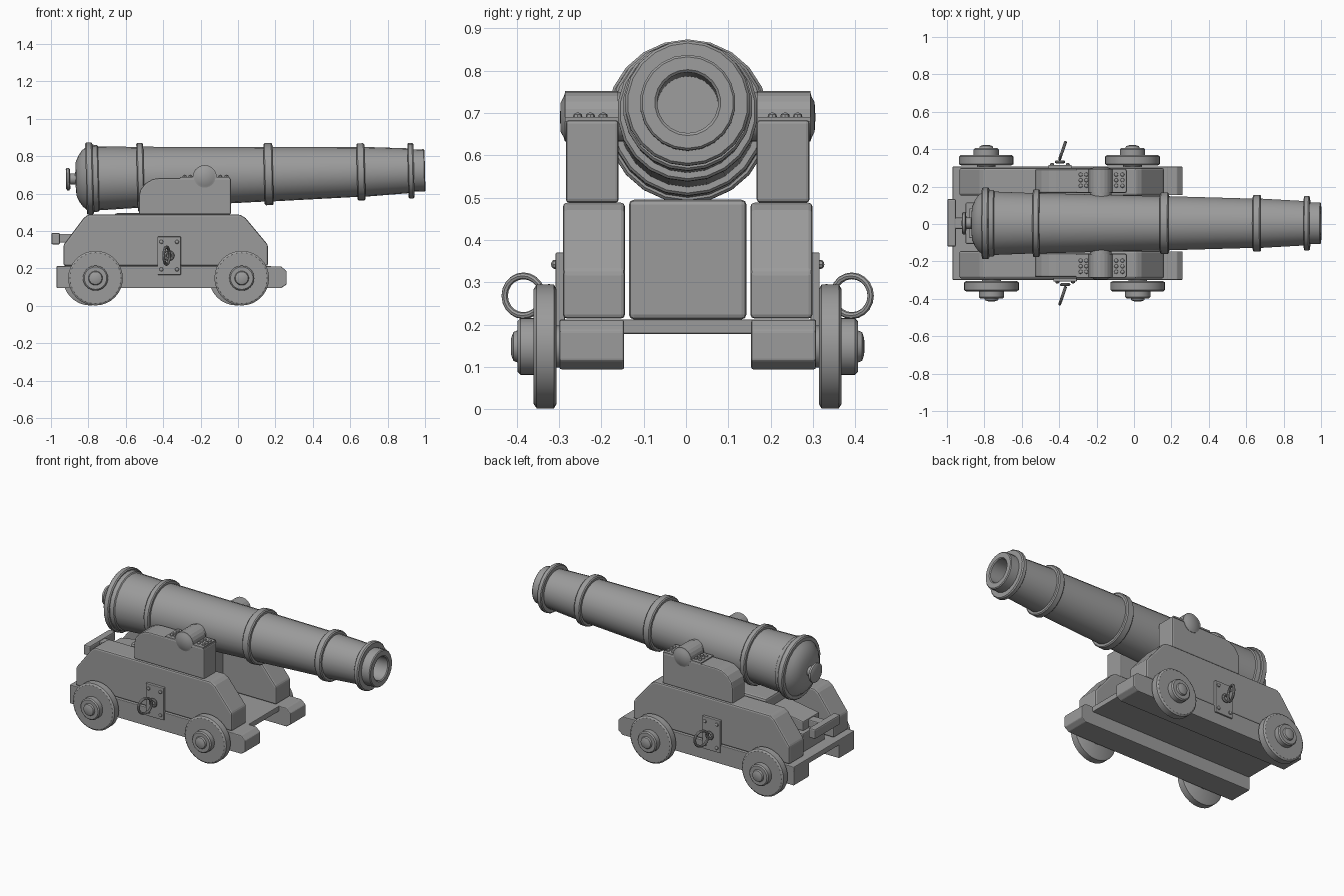
import bpy, bmesh, math
from mathutils import Matrix, Vector

cube = bpy.data.objects.get("Cube")
if cube:
    bpy.data.objects.remove(cube)

grey = bpy.data.materials.new("plain grey")
grey.use_nodes = True
colour = (0.33, 0.33, 0.33, 1)
grey.diffuse_color = colour
grey.node_tree.nodes["Principled BSDF"].inputs["Base Color"].default_value = colour

CY = 0.004  # centre line of the carriage


def finish(name, bm, bevel=0, smooth=False):
    bmesh.ops.recalc_face_normals(bm, faces=bm.faces)
    mesh = bpy.data.meshes.new(name)
    bm.to_mesh(mesh)
    bm.free()
    mesh.materials.append(grey)
    ob = bpy.data.objects.new(name, mesh)
    bpy.context.collection.objects.link(ob)
    if smooth:
        bpy.ops.object.select_all(action='DESELECT')
        ob.select_set(True)
        bpy.context.view_layer.objects.active = ob
        bpy.ops.object.shade_smooth_by_angle(angle=math.radians(35))
    if bevel:
        mod = ob.modifiers.new("edge", 'BEVEL')
        mod.width = bevel
        mod.segments = 2
        mod.limit_method = 'ANGLE'
    return ob


def prism(name, outline, y0, y1, bevel=0.008):
    """Extrude an x-z outline across y."""
    bm = bmesh.new()
    face = bm.faces.new([bm.verts.new((x, y0, z)) for x, z in outline])
    out = bmesh.ops.extrude_face_region(bm, geom=[face])
    verts = [v for v in out["geom"] if isinstance(v, bmesh.types.BMVert)]
    bmesh.ops.translate(bm, verts=verts, vec=(0, y1 - y0, 0))
    return finish(name, bm, bevel)


def box(name, x0, x1, y0, y1, z0, z1, bevel=0.006):
    return prism(name, [(x0, z0), (x1, z0), (x1, z1), (x0, z1)], y0, y1, bevel)


def lathe(name, profile, origin, axis, sides=24):
    """Spin (distance, radius) pairs round an axis through origin."""
    bm = bmesh.new()
    verts = [bm.verts.new((r, 0, d)) for d, r in profile]
    edges = [bm.edges.new(pair) for pair in zip(verts, verts[1:])]
    bmesh.ops.spin(bm, geom=verts + edges, axis=(0, 0, 1), cent=(0, 0, 0),
                   angle=math.tau, steps=sides, use_duplicate=False)
    bmesh.ops.remove_doubles(bm, verts=bm.verts, dist=0.0001)
    turn = Vector((0, 0, 1)).rotation_difference(Vector(axis)).to_matrix().to_4x4()
    bm.transform(Matrix.Translation(origin) @ turn)
    return finish(name, bm, smooth=True)


def ring(name, centre, rad, tube, turn):
    """Upright ring turned about z."""
    bm = bmesh.new()
    c = [bm.verts.new((rad + tube * math.cos(a), 0, tube * math.sin(a)))
         for a in (i * math.tau / 8 for i in range(8))]
    e = [bm.edges.new((c[i], c[i - 1])) for i in range(8)]
    bmesh.ops.spin(bm, geom=c + e, axis=(0, 0, 1), cent=(0, 0, 0),
                   angle=math.tau, steps=20, use_duplicate=False)
    bmesh.ops.remove_doubles(bm, verts=bm.verts, dist=0.0001)
    bm.transform(Matrix.Translation(centre) @ Matrix.Rotation(turn, 4, 'Z')
                 @ Matrix.Rotation(math.pi / 2, 4, 'Y'))
    return finish(name, bm, smooth=True)


# Barrel with knob, breech, raised bands and hollow bore
def band(x0, x1, r, edge=0.006):
    return [(x0, r - 0.02), (x0, r - edge), (x0 + edge, r), (x1 - edge, r),
            (x1, r - edge), (x1, r - 0.02)]


barrel = [(-0.92, 0), (-0.92, 0.052), (-0.915, 0.06), (-0.903, 0.06), (-0.898, 0.052),
          (-0.898, 0.03), (-0.87, 0.03), (-0.866, 0.09), (-0.85, 0.125), (-0.834, 0.148),
          (-0.813, 0.167)]
barrel += band(-0.813, -0.775, 0.193) + [(-0.775, 0.181), (-0.75, 0.178), (-0.745, 0.171)]
barrel += band(-0.54, -0.503, 0.183) + band(0.139, 0.187, 0.166) + band(0.636, 0.679, 0.153)
barrel += [(0.909, 0.12), (0.909, 0.142), (0.914, 0.148), (0.934, 0.148), (0.941, 0.142),
           (0.941, 0.113), (0.995, 0.113), (1.0, 0.108), (1.0, 0.078), (0.995, 0.072),
           (0.6, 0.072), (0.6, 0)]
lathe("barrel", barrel, (0, CY, 0.7), (1, 0, 0.0245), 22)

# Trunnion pins
TX, TZ = -0.178, 0.69
half_pin = [(-0.302, 0), (-0.3, 0.035), (-0.293, 0.048), (-0.29, 0.058)]
lathe("trunnion", half_pin + [(-d, r) for d, r in reversed(half_pin)],
      (TX, CY, TZ), (0, 1, 0))

# Carriage bed plank
box("bed_plank", -0.97, 0.18, CY - 0.303, CY + 0.303, 0.178, 0.212, 0.004)

rail = [(-0.97, 0.094), (0.23, 0.094), (0.26, 0.115), (0.26, 0.185), (0.23, 0.211),
        (-0.97, 0.211)]
lower = [(-0.933, 0.214), (0.16, 0.214), (0.16, 0.326), (0.04, 0.47), (0.01, 0.488),
         (-0.8, 0.488), (-0.825, 0.47), (-0.933, 0.326)]
upper = [(-0.53, 0.488), (-0.038, 0.488), (-0.038, 0.683), (-0.417, 0.683),
         (-0.455, 0.678), (-0.495, 0.655), (-0.522, 0.62), (-0.53, 0.585)]
strap = [(TX + 0.064 * math.cos(a), TZ + 0.062 * math.sin(a))
         for a in (i * math.pi / 10 for i in range(11))]
strap = ([(-0.045, 0.68), (-0.045, TZ)] + strap + [(-0.31, TZ), (-0.31, 0.68)])
wheel = [(0.31, 0), (0.31, 0.136), (0.316, 0.146), (0.357, 0.146), (0.364, 0.136),
         (0.364, 0.067), (0.395, 0.067), (0.402, 0.06), (0.402, 0.038), (0.412, 0.034),
         (0.417, 0.02), (0.418, 0)]
bolt = [(0, 0.011), (0.006, 0.01), (0.01, 0.005), (0.011, 0)]

for s, side in ((-1, "front"), (1, "back")):
    shift = 0 if s < 0 else -0.028  # fittings on the back sit slightly further aft

    def span(a, b):
        return sorted((CY + s * a, CY + s * b))

    # Side timbers
    prism(side + "_rail", rail, *span(0.15, 0.303), 0.005)
    prism(side + "_lower_cheek", lower, *span(0.148, 0.295), 0.01)
    prism(side + "_upper_cheek", upper, *span(0.163, 0.288), 0.008)

    # Trunnion strap and its bolts
    prism(side + "_strap", strap, *span(0.165, 0.29), 0)
    for x in (-0.285, -0.255, -0.095, -0.062):
        for y in (0.2, 0.23, 0.26):
            lathe(side + "_strap_bolt", bolt, (x, CY + s * y, TZ), (0, 0, 1), 8)

    # Wheels with hubs
    for x, end in ((-0.762, "rear"), (0.02, "fore")):
        lathe(f"{side}_{end}_wheel", wheel, (x + shift, CY, 0.148), (0, s, 0.0001), 32)
        lathe(f"{side}_{end}_axle", [(0.2, 0), (0.2, 0.05), (0.32, 0.05)],
              (x + shift, CY, 0.148), (0, s, 0.0001), 16)

    # Plate, eye bolt and hanging ring
    px = -0.368 + shift
    box(side + "_plate", px - 0.062, px + 0.062, *span(0.29, 0.312), 0.166, 0.37, 0.003)
    for dx in (-0.042, 0.042):
        for z in (0.195, 0.342):
            lathe(side + "_plate_bolt", bolt, (px + dx, CY + s * 0.312, z),
                  (0, s, 0.0001), 8)
    ring(side + "_eye", (px, CY + s * 0.328, 0.268), 0.02, 0.008, math.radians(90))
    ring(side + "_pull_ring", (px + s * 0.014, CY + s * 0.388, 0.268), 0.047, 0.008,
         math.radians(-19))

# Supporting block between the cheeks
box("centre_block", -0.66, -0.2, CY - 0.139, CY + 0.139, 0.212, 0.495, 0.012)

# Elevating wedge with cross handle behind the breech
prism("wedge", [(-0.88, 0.33), (-0.6, 0.33), (-0.6, 0.45), (-0.7, 0.42), (-0.88, 0.39)],
      CY - 0.08, CY + 0.08, 0.006)
box("wedge_bed", -0.9, -0.6, CY - 0.11, CY + 0.11, 0.212, 0.33)
box("wedge_stem", -0.96, -0.87, CY - 0.03, CY + 0.03, 0.338, 0.385)
box("wedge_handle", -0.998, -0.952, CY - 0.125, CY + 0.13, 0.328, 0.39, 0.008)
